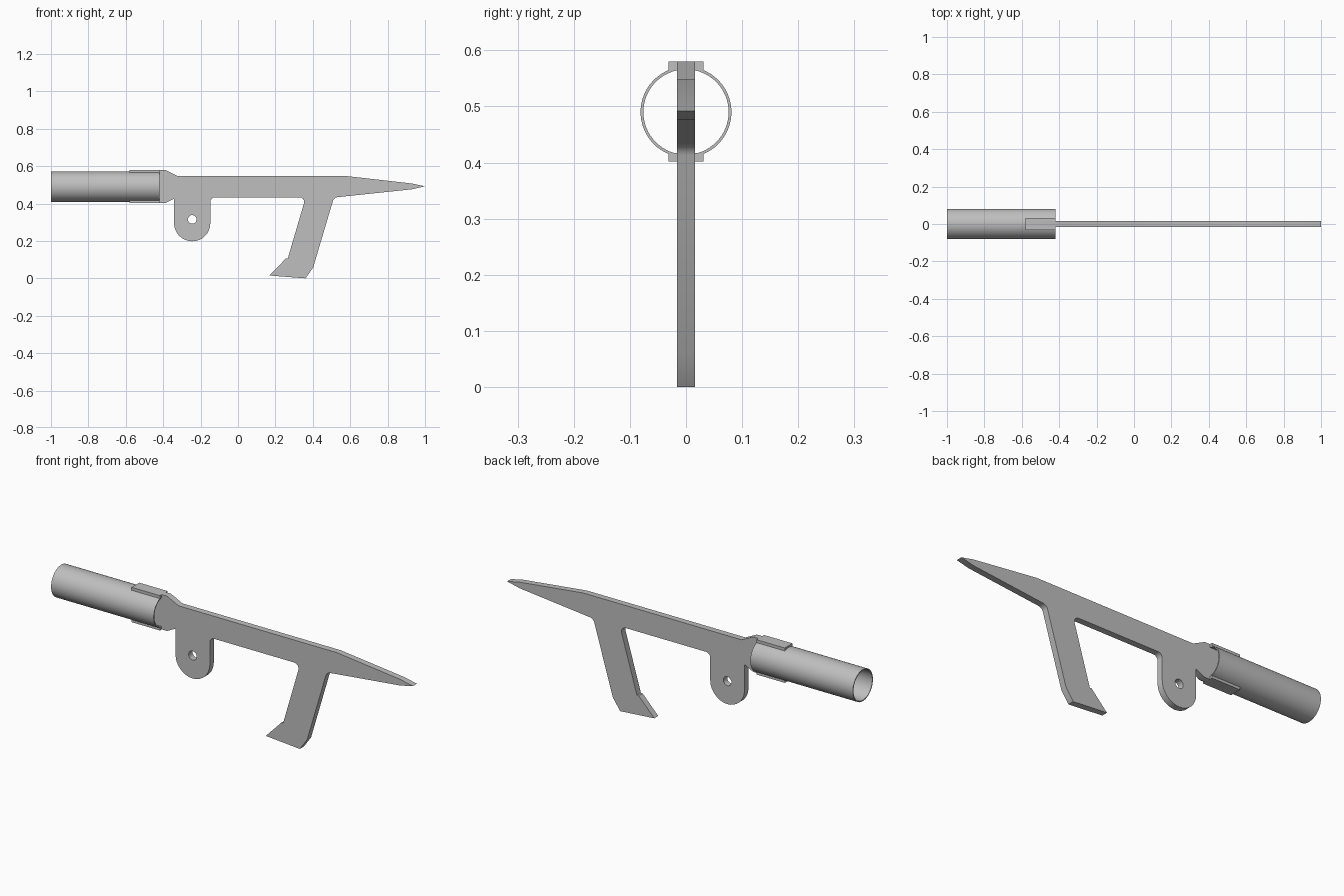
import bpy, bmesh, math
from mathutils import Vector

cube = bpy.data.objects.get("Cube")
if cube:
    bpy.data.objects.remove(cube, do_unlink=True)

grey = bpy.data.materials.new("plain grey metal")
grey.use_nodes = True
GREY = (0.52, 0.52, 0.52, 1)
grey.diffuse_color = GREY
grey.node_tree.nodes["Principled BSDF"].inputs["Base Color"].default_value = GREY

AXIS_Z = 0.49       # height of the tube axis
HALF = 0.016        # half thickness of the plate


def finish(ob):
    """Give the part its material and smooth shading with sharp edges kept."""
    if not ob.data.materials:
        ob.data.materials.append(grey)
    bpy.ops.object.select_all(action='DESELECT')
    ob.select_set(True)
    bpy.context.view_layer.objects.active = ob
    bpy.ops.object.shade_smooth_by_angle(angle=math.radians(30))


def add_mesh(name, bm):
    bmesh.ops.recalc_face_normals(bm, faces=bm.faces)
    me = bpy.data.meshes.new(name)
    bm.to_mesh(me)
    bm.free()
    ob = bpy.data.objects.new(name, me)
    bpy.context.collection.objects.link(ob)
    finish(ob)
    return ob


def rounded(corners, steps=8):
    """Turn (x, z, radius) corners into an outline with true arc fillets."""
    out = []
    for i, (x, z, r) in enumerate(corners):
        p = Vector((x, z))
        if r == 0:
            out.append(p)
            continue
        a = (Vector(corners[i - 1][:2]) - p).normalized()
        b = (Vector(corners[(i + 1) % len(corners)][:2]) - p).normalized()
        half = a.angle(b) / 2
        centre = p + (a + b).normalized() * r / math.sin(half)
        start = p + a * r / math.tan(half) - centre
        end = p + b * r / math.tan(half) - centre
        sweep = math.pi - 2 * half
        for k in range(steps + 1):
            t = k / steps
            out.append(centre + (start * math.sin((1 - t) * sweep)
                                 + end * math.sin(t * sweep)) / math.sin(sweep))
    return out


# Flat blade plate: head, spike, hooked prong and pierced lug in one outline
outline = rounded([
    (-0.58, 0.58, 0), (-0.39, 0.58, 0), (-0.325, 0.548, 0),        # head top
    (0.57, 0.548, 0), (0.93, 0.507, 0), (1.0, 0.492, 0),           # spike top
    (0.93, 0.476, 0), (0.513, 0.432, 0.03),                        # spike underside
    (0.402, 0.058, 0), (0.361, 0.0, 0), (0.168, 0.015, 0),         # prong foot
    (0.256, 0.106, 0), (0.266, 0.106, 0), (0.362, 0.433, 0.025),   # prong inside
    (-0.148, 0.433, 0.025),
    (-0.148, 0.198, 0.0969), (-0.342, 0.198, 0.0969),              # lug
    (-0.342, 0.426, 0), (-0.39, 0.402, 0), (-0.58, 0.402, 0),      # head bottom
])
hole = [Vector((-0.245 + 0.023 * math.cos(a), 0.315 + 0.023 * math.sin(a)))
        for a in (k * math.tau / 24 for k in range(24))]

curve = bpy.data.curves.new("blade_plate", 'CURVE')
curve.dimensions = '2D'
curve.fill_mode = 'BOTH'
curve.extrude = HALF
for loop in (outline, hole):
    clean = [p for i, p in enumerate(loop) if (p - loop[i - 1]).length > 1e-4]
    spline = curve.splines.new('POLY')
    spline.points.add(len(clean) - 1)
    for point, p in zip(spline.points, clean):
        point.co = (p.x, p.y, 0, 1)
    spline.use_cyclic_u = True
plate = bpy.data.objects.new("blade_plate", curve)
plate.rotation_euler.x = math.pi / 2
bpy.context.collection.objects.link(plate)
bpy.ops.object.select_all(action='DESELECT')
plate.select_set(True)
bpy.context.view_layer.objects.active = plate
bpy.ops.object.convert(target='MESH')
plate = bpy.context.view_layer.objects.active
bm = bmesh.new()
bm.from_mesh(plate.data)
bmesh.ops.remove_doubles(bm, verts=bm.verts, dist=1e-5)
bmesh.ops.recalc_face_normals(bm, faces=bm.faces)
bm.to_mesh(plate.data)
bm.free()
finish(plate)

# Open handle tube with a thin wall, lathed around the x axis
bm = bmesh.new()
SIDES = 64
rings = []
for x, r in ((-1, 0.081), (-0.42, 0.081), (-0.42, 0.076), (-1, 0.076)):
    rings.append([bm.verts.new((x, r * math.cos(k * math.tau / SIDES),
                                AXIS_Z + r * math.sin(k * math.tau / SIDES)))
                  for k in range(SIDES)])
for i, ring in enumerate(rings):
    nxt = rings[(i + 1) % 4]
    for k in range(SIDES):
        j = (k + 1) % SIDES
        bm.faces.new((ring[k], ring[j], nxt[j], nxt[k]))
add_mesh("handle_tube", bm)

# Weld strips on both sides of the plate, above and below the tube
for level, z in (("upper", 0.5725), ("lower", 0.4095)):
    for side, s in (("left", 1), ("right", -1)):
        bm = bmesh.new()
        bmesh.ops.create_cube(bm, size=1)
        for v in bm.verts:
            v.co = Vector((-0.5 + v.co.x * 0.16,
                           s * (HALF + (v.co.y + 0.5) * 0.015),
                           z + v.co.z * 0.015))
        add_mesh(level + "_strip_" + side, bm)
